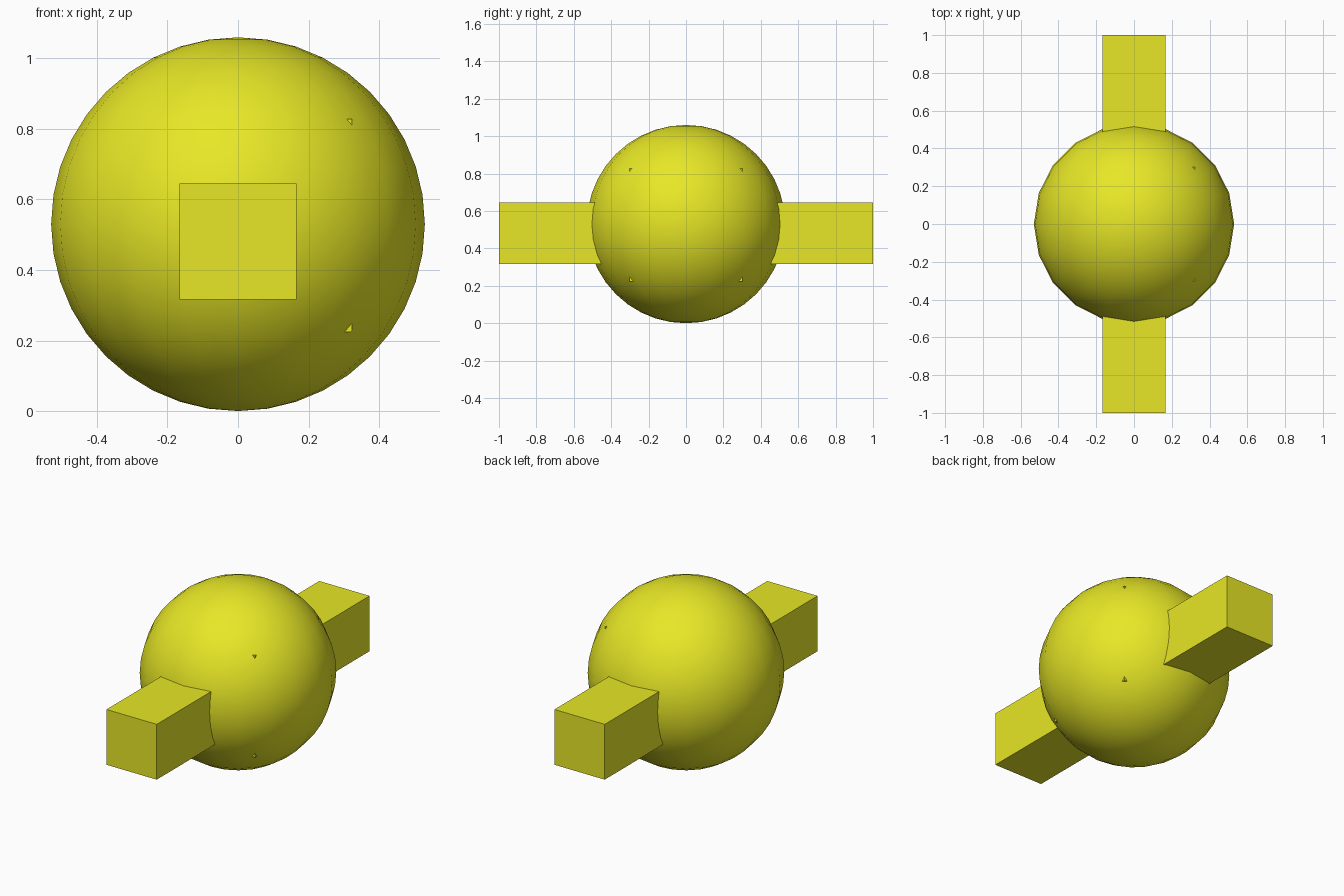
import bpy
import math

if "Cube" in bpy.data.objects:
    bpy.data.objects.remove(bpy.data.objects["Cube"])

yellow = bpy.data.materials.new("yellow")
yellow.diffuse_color = (0.8, 0.8, 0.02, 1)
yellow.use_nodes = True
yellow.node_tree.nodes["Principled BSDF"].inputs["Base Color"].default_value = yellow.diffuse_color


def box(name, centre, size):
    bpy.ops.mesh.primitive_cube_add(size=1, location=centre)
    ob = bpy.context.object
    ob.name = name
    ob.scale = size
    bpy.ops.object.transform_apply(location=False, rotation=False, scale=True)
    ob.data.materials.append(yellow)
    return ob


# round body: 20 sides around, 20 bands from pole to pole
bpy.ops.mesh.primitive_uv_sphere_add(segments=20, ring_count=20, radius=0.53,
                                     location=(0, 0, 0.53))
body = bpy.context.object
body.name = "round_body"
body.data.materials.append(yellow)
bpy.ops.object.shade_smooth_by_angle(angle=math.radians(30))

# square bar running front to back through the body
box("cross_bar", (0, 0, 0.481), (0.331, 2.0, 0.329))

# inner block, whose right-hand corners just break the surface
box("inner_block", (0.021, 0, 0.526), (0.604, 0.604, 0.604))
